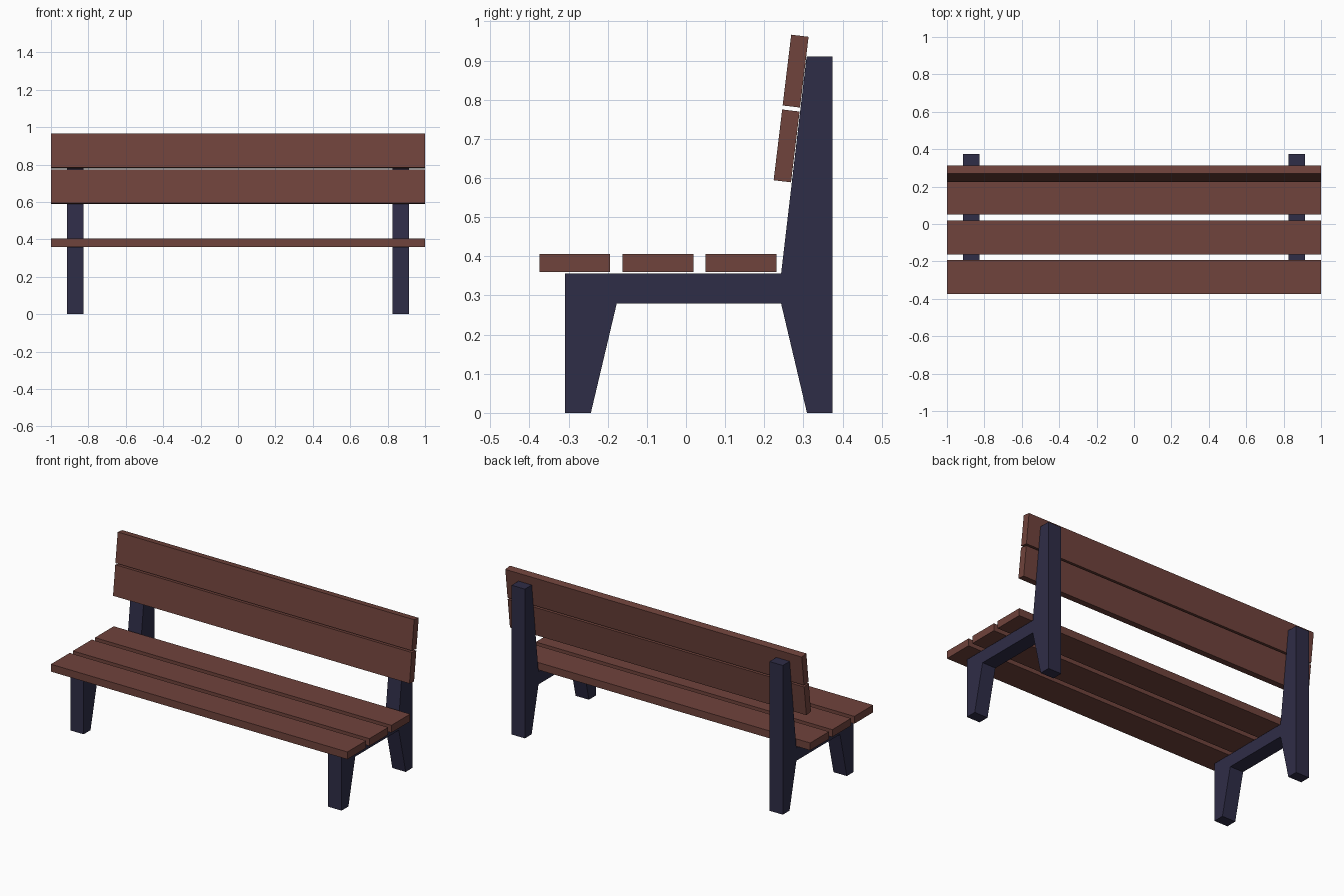
import bpy
import math

if "Cube" in bpy.data.objects:
    bpy.data.objects.remove(bpy.data.objects["Cube"])


def material(name, rgb):
    m = bpy.data.materials.new(name)
    m.diffuse_color = (*rgb, 1)
    m.use_nodes = True
    m.node_tree.nodes["Principled BSDF"].inputs["Base Color"].default_value = m.diffuse_color
    return m


wood = material("brown wood", (0.162, 0.056, 0.045))
metal = material("dark navy metal", (0.028, 0.026, 0.063))


def make_mesh(name, verts, faces, mat):
    mesh = bpy.data.meshes.new(name)
    mesh.from_pydata(verts, [], faces)
    mesh.materials.append(mat)
    ob = bpy.data.objects.new(name, mesh)
    bpy.context.collection.objects.link(ob)
    return ob


def extrude_profile(name, profile, x0, x1, mat):
    """Extrude a (y, z) outline, counter-clockwise seen from +x, along x."""
    n = len(profile)
    verts = [(x, y, z) for x in (x0, x1) for y, z in profile]
    faces = [list(range(n))[::-1], list(range(n, 2 * n))]
    faces += [(i, (i + 1) % n, n + (i + 1) % n, n + i) for i in range(n)]
    return make_mesh(name, verts, faces, mat)


def slat(name, y, z, depth, height, tilt=0.0):
    """Full-width plank centred at (y, z), tilted about x."""
    c, s = math.cos(tilt), math.sin(tilt)
    corners = [(-1, -1), (1, -1), (1, 1), (-1, 1)]
    pts = []
    for a, b in corners:
        dy, dz = a * depth / 2, b * height / 2
        pts.append((y + dy * c - dz * s, z + dy * s + dz * c))
    return extrude_profile(name, pts, -1, 1, wood)


# Side frames: front leg, seat rail and back post in one outline
frame = [(-0.309, 0), (-0.243, 0), (-0.177, 0.279), (0.243, 0.279),
         (0.309, 0), (0.374, 0), (0.374, 0.910), (0.308, 0.910),
         (0.243, 0.356), (-0.309, 0.356)]
for side, x0 in (("left", -0.915), ("right", 0.825)):
    extrude_profile(side + "_frame", frame, x0, x0 + 0.09, metal)

# Seat slats
for i in range(3):
    slat(f"seat_slat_{i + 1}", -0.284 + i * 0.2123, 0.383, 0.181, 0.045)

# Leaning backrest slats
for i, (y, z) in enumerate([(0.257, 0.682), (0.280, 0.873)]):
    slat(f"back_slat_{i + 1}", y, z, 0.0447, 0.182, -math.radians(6.9))
